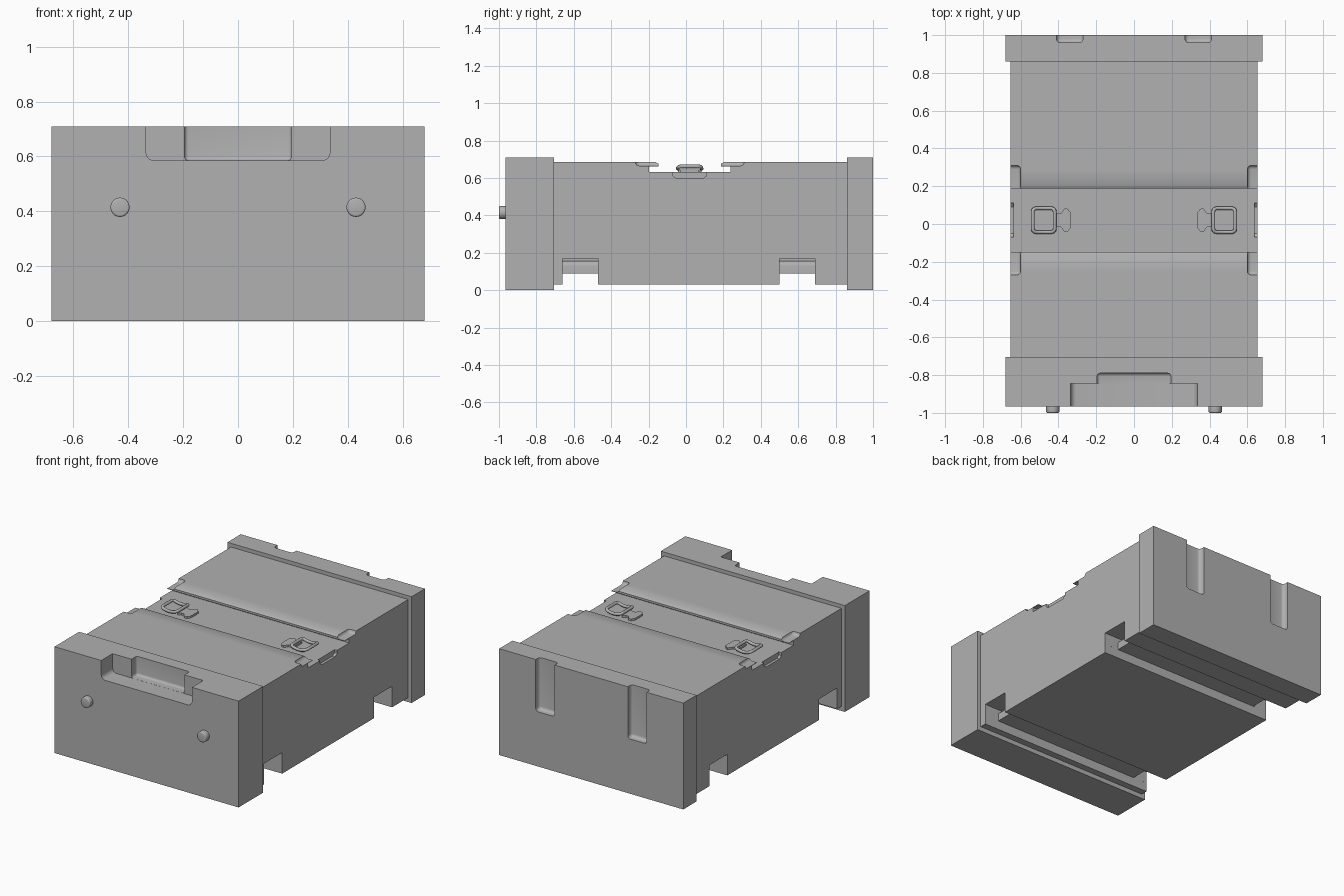
import bpy, bmesh, math
from mathutils import Vector

if "Cube" in bpy.data.objects:
    bpy.data.objects.remove(bpy.data.objects["Cube"])

YC = 0.02  # centre line of the strap channel
GREY = bpy.data.materials.new('mid_grey')
GREY.diffuse_color = (0.44, 0.44, 0.44, 1)
GREY.use_nodes = True
GREY.node_tree.nodes["Principled BSDF"].inputs["Base Color"].default_value = GREY.diffuse_color


def prism(name, pts, axis, a, b):
    """Extrude a 2D profile along an axis from a to b."""
    def place(u, v, t):
        return {'x': (t, u, v), 'y': (u, t, v), 'z': (u, v, t)}[axis]
    bm = bmesh.new()
    face = bm.faces.new([bm.verts.new(place(u, v, a)) for u, v in pts])
    new = bmesh.ops.extrude_face_region(bm, geom=[face])['geom']
    step = Vector(place(0, 0, b - a))
    bmesh.ops.translate(bm, vec=step, verts=[e for e in new if isinstance(e, bmesh.types.BMVert)])
    bmesh.ops.recalc_face_normals(bm, faces=bm.faces)
    me = bpy.data.meshes.new(name)
    bm.to_mesh(me)
    bm.free()
    me.materials.append(GREY)
    ob = bpy.data.objects.new(name, me)
    bpy.context.collection.objects.link(ob)
    return ob


def activate(ob):
    bpy.ops.object.select_all(action='DESELECT')
    ob.select_set(True)
    bpy.context.view_layer.objects.active = ob


def bevel(ob, width, segments=4):
    m = ob.modifiers.new('bevel', 'BEVEL')
    m.width, m.segments, m.limit_method = width, segments, 'ANGLE'
    activate(ob)
    bpy.ops.object.modifier_apply(modifier=m.name)
    return ob


def box(name, x, y, z, r=0):
    ob = prism(name, [(x[0], y[0]), (x[1], y[0]), (x[1], y[1]), (x[0], y[1])], 'z', *z)
    return bevel(ob, r) if r else ob


def cut(ob, cutters):
    for c in cutters:
        c.hide_render = True
        m = ob.modifiers.new('cut', 'BOOLEAN')
        m.operation, m.solver, m.object = 'DIFFERENCE', 'EXACT', c
        activate(ob)
        bpy.ops.object.modifier_apply(modifier=m.name)
        bpy.data.objects.remove(c)


def smooth(ob, deg=35):
    activate(ob)
    bpy.ops.object.shade_smooth_by_angle(angle=math.radians(deg))


def span(s, a, b):
    return tuple(sorted((s * a, s * b)))


# main body: side profile with strap channel above and two grooves below
top = [(0.88, 0.685), (YC + 0.183, 0.685), (YC + 0.168, 0.676), (YC + 0.168, 0.662),
       (YC + 0.218, 0.662), (YC + 0.218, 0.632), (YC - 0.218, 0.632), (YC - 0.218, 0.662),
       (YC - 0.168, 0.662), (YC - 0.168, 0.676), (YC - 0.183, 0.685), (-0.72, 0.685)]
bottom = [(-0.72, 0.03), (-0.66, 0.03), (-0.66, 0.09), (-0.47, 0.09), (-0.47, 0.03),
          (0.50, 0.03), (0.50, 0.09), (0.69, 0.09), (0.69, 0.03), (0.88, 0.03)]
body = prism('body', top + bottom, 'x', -0.655, 0.655)

cutters = []
for s in (-1, 1):
    # pockets at the groove ends, with a rounded grip bar at the back
    arc = [(s * (0.525 + 0.025 * math.cos(t)), 0.13 + 0.025 * math.sin(t))
           for t in [i * math.pi / 12 for i in range(7)]]
    pocket = [(s * 0.7, 0.17), (s * 0.7, 0.06), (s * 0.55, 0.06)] + arc
    pocket += [(s * 0.51, 0.155), (s * 0.51, 0.17)]
    for y in ((-0.66, -0.47), (0.50, 0.69)):
        cutters.append(prism('pocket_cutter', pocket, 'y', y[0] + 0.0002, y[1] - 0.0002))
    # shallow corner recesses beside the channel
    for t in (-1, 1):
        y = sorted((YC + t * 0.10, YC + t * 0.29))
        cutters.append(box('corner_cutter', span(s, 0.60, 0.75), y, (0.665, 0.76), 0.02))
    # chamfered recess in the channel edge
    side = [(YC - 0.09, 0.65), (YC - 0.09, 0.612), (YC - 0.07, 0.597),
            (YC + 0.07, 0.597), (YC + 0.09, 0.612), (YC + 0.09, 0.65)]
    cutters.append(prism('side_cutter', side, 'x', *span(s, 0.637, 0.7)))
cut(body, cutters)
smooth(body)

# front end cap with stepped handle recess
front = box('front_cap', (-0.68, 0.68), (-0.965, -0.705), (0, 0.71))
r = 0.03
corner = [(0.335 - r + r * math.cos(t), 0.585 + r - r * math.sin(t))
          for t in [i * math.pi / 10 for i in range(6)]]
outline = [(0.335, 0.8)] + corner + [(-x, z) for x, z in reversed(corner)] + [(-0.335, 0.8)]
cut(front, [prism('handle_cutter', outline, 'y', -1.1, -0.845),
            box('grip_cutter', (-0.195, 0.195), (-1.1, -0.79), (0.5855, 0.85), 0.015)])
smooth(front)

# rear end cap with two vertical slots that receive the pegs
rear = box('rear_cap', (-0.68, 0.68), (0.86, 1.0), (0, 0.71))
cut(rear, [box('slot_cutter', span(s, 0.27, 0.41), (0.96, 1.1), (0.365, 0.85), 0.02) for s in (-1, 1)])
smooth(rear)

for s in (-1, 1):
    # front pegs
    ring = [(s * 0.43 + 0.035 * math.cos(i * math.pi / 16),
             0.415 + 0.035 * math.sin(i * math.pi / 16)) for i in range(32)]
    peg = bevel(prism('peg', ring, 'y', -1.0, -0.95), 0.007, 3)
    smooth(peg)

    # latch tongue
    half = [(0.335, 0.02), (0.337, 0.042), (0.350, 0.06), (0.366, 0.063),
            (0.376, 0.052), (0.386, 0.036), (0.405, 0.036), (0.425, 0.05)]
    pts = [(s * x, YC + y) for x, y in half] + [(s * x, YC - y) for x, y in reversed(half)]
    prism('latch_tongue', pts, 'z', 0.625, 0.645)

    # latch ring: rounded square wire loop rising at both ends
    cu = bpy.data.curves.new('latch_ring', 'CURVE')
    cu.dimensions, cu.bevel_depth, cu.bevel_resolution = '3D', 0.010, 2
    cu.materials.append(GREY)
    sp = cu.splines.new('POLY')
    loop = []
    for k, (cx, cy) in enumerate(((1, 1), (-1, 1), (-1, -1), (1, -1))):
        for j in range(5):
            a = k * math.pi / 2 + j * math.pi / 8
            loop.append((cx * 0.04 + 0.018 * math.cos(a), cy * 0.045 + 0.018 * math.sin(a)))
        if k in (0, 2):  # sag points along the side bars
            loop += [(cx * q, cy * 0.063) for q in (0.02, 0.0, -0.02)]
    sp.points.add(len(loop) - 1)
    for p, (x, y) in zip(sp.points, loop):
        p.co = (s * (0.478 + x), YC + y, 0.648 + 0.014 * (x / 0.058) ** 2, 1)
    sp.use_cyclic_u = True
    latch = bpy.data.objects.new('latch_ring', cu)
    bpy.context.collection.objects.link(latch)
    activate(latch)
    bpy.ops.object.convert(target='MESH')
    smooth(bpy.context.object, 50)
